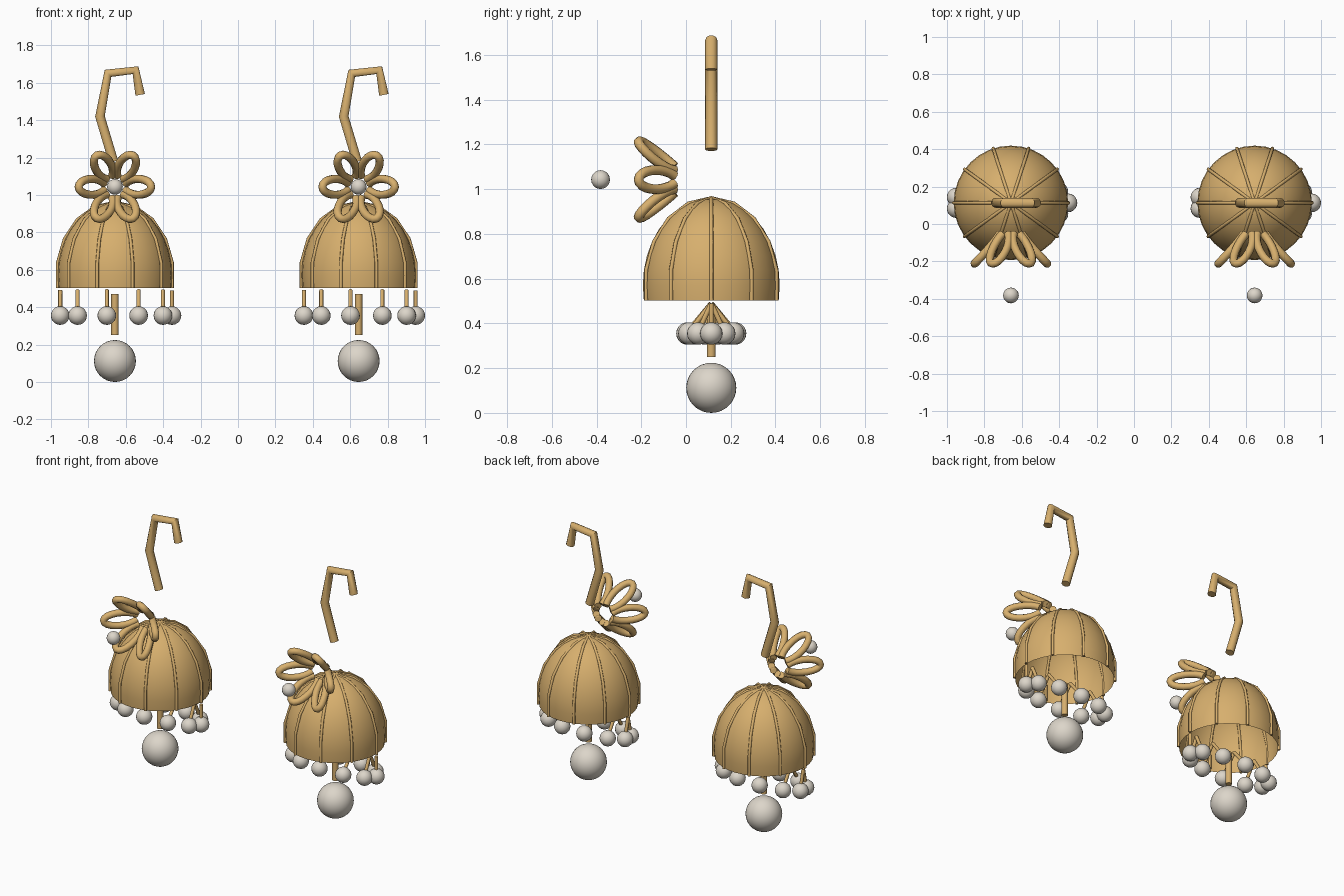
import bpy, bmesh
from math import sin, cos, pi, tau, radians

cube = bpy.data.objects.get("Cube")
if cube:
    bpy.data.objects.remove(cube, do_unlink=True)


def material(name, colour):
    m = bpy.data.materials.new(name)
    m.use_nodes = True
    m.diffuse_color = colour
    bsdf = m.node_tree.nodes["Principled BSDF"]
    bsdf.inputs["Base Color"].default_value = colour
    bsdf.inputs["Roughness"].default_value = 0.5
    return m


gold = material("warm gold", (0.68, 0.43, 0.155, 1))
pearl = material("pearl white", (0.72, 0.67, 0.59, 1))


def place(name, data, x):
    ob = bpy.data.objects.new(name, data)
    ob.location = (x, 0, 0)
    bpy.context.collection.objects.link(ob)
    bpy.ops.object.select_all(action='DESELECT')
    ob.select_set(True)
    bpy.context.view_layer.objects.active = ob
    return ob


def smooth(angle=50):
    bpy.ops.object.shade_smooth_by_angle(angle=radians(angle))


def tubes(name, paths, radius, x, resolution=3):
    """Round wires with capped ends along each path, turned into one mesh."""
    cu = bpy.data.curves.new(name, 'CURVE')
    cu.dimensions = '3D'
    cu.bevel_depth = radius
    cu.bevel_resolution = resolution
    cu.use_fill_caps = True
    for path in paths:
        sp = cu.splines.new('POLY')
        sp.points.add(len(path) - 1)
        for p, co in zip(sp.points, path):
            p.co = (*co, 1)
    cu.materials.append(gold)
    place(name, cu, x)
    bpy.ops.object.convert(target='MESH')
    smooth()


def finish(name, bm, mat, x):
    bmesh.ops.recalc_face_normals(bm, faces=bm.faces)
    me = bpy.data.meshes.new(name)
    bm.to_mesh(me)
    bm.free()
    me.materials.append(mat)
    place(name, me, x)
    smooth()


def spheres(name, centres, radius, x, segments=20):
    bm = bmesh.new()
    for c in centres:
        new = bmesh.ops.create_uvsphere(bm, u_segments=segments,
                                        v_segments=segments // 2, radius=radius)
        bmesh.ops.translate(bm, verts=new["verts"], vec=c)
    finish(name, bm, pearl, x)


AXIS_Y = 0.113       # depth of the hanging axis
DOME_Z = 0.57        # height of the widest ring of the dome
FLOWER_Z = 1.043


def dome_profile(steps, radius, height):
    """Radius and height pairs from the lower rim to the crown."""
    lats = [radians(-10 + 100 * i / steps) for i in range(steps + 1)]
    return [(radius * cos(a), DOME_Z + height * sin(a)) for a in lats]


def dome(name, x):
    bm = bmesh.new()
    vs = [bm.verts.new((r, AXIS_Y, z)) for r, z in dome_profile(10, 0.306, 0.39)]
    es = [bm.edges.new(pair) for pair in zip(vs, vs[1:])]
    bmesh.ops.spin(bm, geom=vs + es, cent=(0, AXIS_Y, 0), axis=(0, 0, 1),
                   angle=tau, steps=32)
    bmesh.ops.remove_doubles(bm, verts=bm.verts, dist=0.0005)
    finish(name, bm, gold, x)


def rib(angle):
    return [(r * cos(angle), AXIS_Y + r * sin(angle), z)
            for r, z in dome_profile(5, 0.311, 0.39)]


def petal(angle):
    """Open wire loop that leans forward from its root to its tip."""
    gap, steps, path = 0.4, 16, []
    for i in range(steps + 1):
        t = gap + (tau - 2 * gap) * i / steps
        out = (1 - cos(t)) / 2
        r, w = 0.052 + 0.142 * out, 0.043 * sin(t)
        y = -0.04 - 0.172 * out ** 0.85
        path.append((r * cos(angle) - w * sin(angle), y,
                     FLOWER_Z + r * sin(angle) + w * cos(angle)))
    return path


hook_path = [(-0.008, 1.178), (-0.08, 1.42), (-0.037, 1.65),
             (0.11, 1.667), (0.135, 1.535)]
drop_angles = [tau * i / 11 for i in range(11)]

for side, x in (("right", -0.658), ("left", 0.645)):
    # Ear hook
    tubes(side + "_hook", [[(px, AXIS_Y, z) for px, z in hook_path]], 0.027, x)
    # Dome shell with wire ribs
    dome(side + "_dome", x)
    tubes(side + "_dome_ribs", [rib(tau * i / 10) for i in range(10)], 0.009, x, 2)
    # Flower of six wire loops and its pearl
    tubes(side + "_flower_petals", [petal(pi * i / 3) for i in range(6)], 0.022, x)
    spheres(side + "_flower_pearl", [(0, -0.382, FLOWER_Z)], 0.042, x)
    # Ring of small drops splayed front to back
    tubes(side + "_drop_wires",
          [[(0.305 * cos(a), AXIS_Y, 0.49),
            (0.305 * cos(a), AXIS_Y + 0.105 * sin(a), 0.365)]
           for a in drop_angles], 0.011, x, 2)
    spheres(side + "_drop_pearls",
            [(0.305 * cos(a), AXIS_Y + 0.108 * sin(a), 0.355)
             for a in drop_angles], 0.05, x)
    # Central rod and large pearl
    tubes(side + "_centre_rod", [[(0, AXIS_Y, 0.25), (0, AXIS_Y, 0.47)]], 0.02, x)
    spheres(side + "_large_pearl", [(0, AXIS_Y, 0.112)], 0.112, x, 32)
